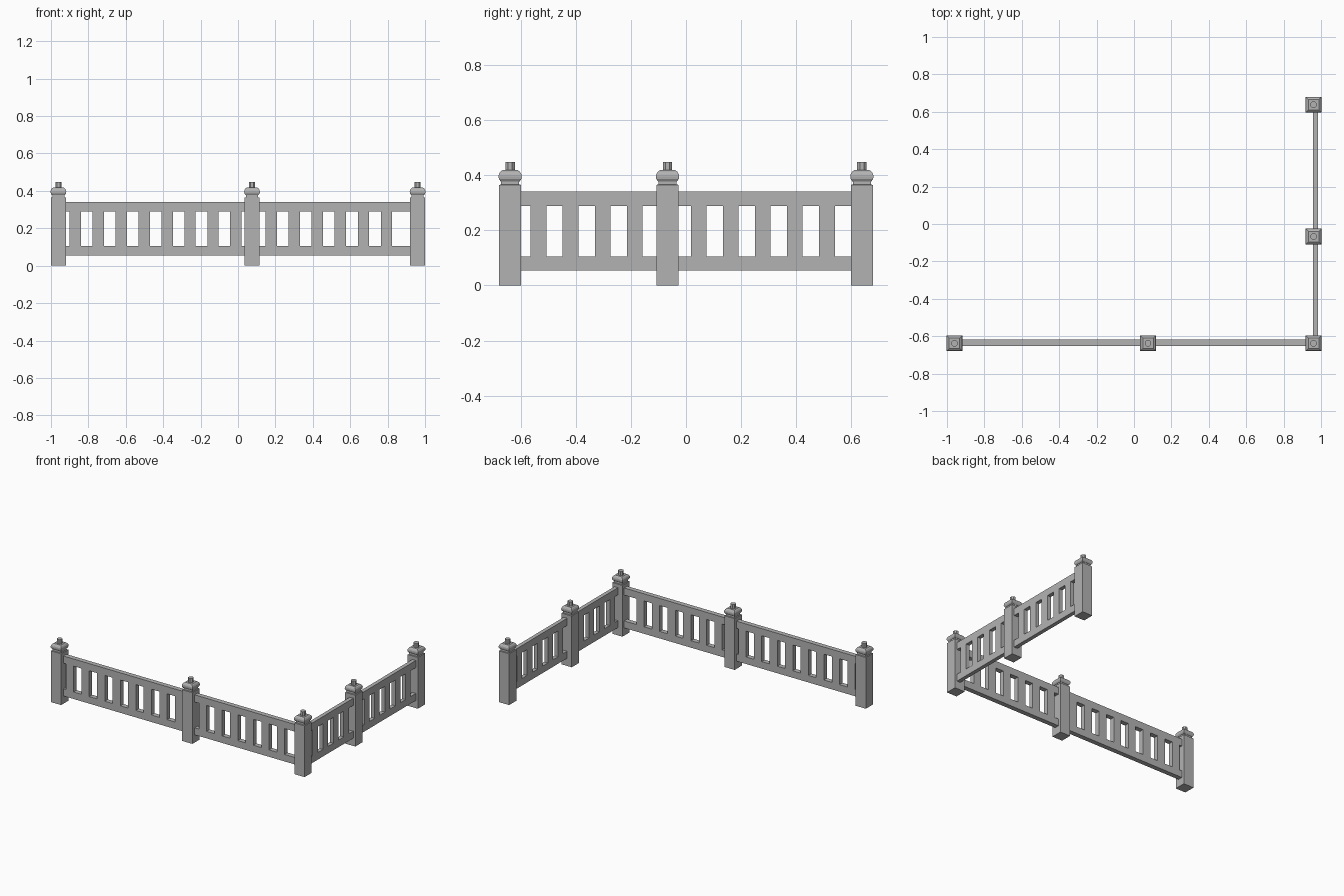
import bpy
import bmesh
from math import cos, sin, pi

cube = bpy.data.objects.get("Cube")
if cube:
    bpy.data.objects.remove(cube)

stone = bpy.data.materials.new("grey stone")
stone.use_nodes = True
GREY = (0.45, 0.45, 0.45, 1)
stone.diffuse_color = GREY
stone.node_tree.nodes["Principled BSDF"].inputs["Base Color"].default_value = GREY


def finish(name, bm):
    bmesh.ops.recalc_face_normals(bm, faces=bm.faces)
    mesh = bpy.data.meshes.new(name)
    bm.to_mesh(mesh)
    bm.free()
    mesh.materials.append(stone)
    ob = bpy.data.objects.new(name, mesh)
    bpy.context.collection.objects.link(ob)
    return ob


def loft(name, sides, profile, x, y):
    """Stack polygon rings of (half width, height) and cap both ends."""
    bm = bmesh.new()
    rings = []
    for half, z in profile:
        r = half / cos(pi / sides)
        angles = [(i + 0.5) * 2 * pi / sides for i in range(sides)]
        rings.append([bm.verts.new((x + r * cos(a), y + r * sin(a), z)) for a in angles])
    for low, high in zip(rings, rings[1:]):
        for i in range(sides):
            j = (i + 1) % sides
            bm.faces.new((low[i], low[j], high[j], high[i]))
    bm.faces.new(rings[0])
    bm.faces.new(rings[-1])
    return finish(name, bm)


def panel(name, start, end, centres, half, offset, thick, along_x):
    """Flat balustrade panel: two rails joined by flush balusters."""
    xs = [start] + [c + s * half for c in centres for s in (-1, 1)] + [end]
    zs = [0.055, 0.105, 0.289, 0.34]
    bm = bmesh.new()

    def place(u, z):
        v = offset - thick / 2
        return (u, v, z) if along_x else (v, u, z)

    grid = [[bm.verts.new(place(u, z)) for z in zs] for u in xs]
    for i in range(len(xs) - 1):
        for k in range(3):
            if k == 1 and i % 2 == 0:
                continue  # opening between balusters
            bm.faces.new((grid[i][k], grid[i + 1][k], grid[i + 1][k + 1], grid[i][k + 1]))
    new = bmesh.ops.extrude_face_region(bm, geom=bm.faces[:], use_keep_orig=True)["geom"]
    shift = (0, thick, 0) if along_x else (thick, 0, 0)
    bmesh.ops.translate(bm, vec=shift, verts=[g for g in new if isinstance(g, bmesh.types.BMVert)])
    return finish(name, bm)


# Posts with neck, rounded cap and finial
post_profile = [(0.04, 0), (0.04, 0.365), (0.033, 0.366), (0.033, 0.379)]
cap_profile = [(0.035, 0.378), (0.041, 0.387), (0.042, 0.395), (0.041, 0.403),
               (0.036, 0.412), (0.028, 0.418)]
finial_profile = [(0.017, 0.416), (0.017, 0.448)]
posts = {"left_end": (-0.96, -0.638), "front_middle": (0.075, -0.638),
         "corner": (0.96, -0.638), "side_middle": (0.96, -0.067),
         "back_end": (0.96, 0.638)}
for label, (x, y) in posts.items():
    loft(label + "_post", 4, post_profile, x, y)
    loft(label + "_cap", 4, cap_profile, x, y)
    loft(label + "_finial", 8, finial_profile, x, y)

# Balustrade panels between the posts
FRONT, SIDE = -0.635, 0.97
panel("front_long_panel", -0.95, 0.07, [-0.87 + 0.1227 * i for i in range(8)],
      0.0305, FRONT, 0.034, True)
panel("front_short_panel", 0.08, 0.95, [0.178 + 0.1232 * i for i in range(6)],
      0.0305, FRONT, 0.034, True)
panel("side_short_panel", -0.63, -0.07, [-0.535 + 0.1163 * i for i in range(4)],
      0.0285, SIDE, 0.028, False)
panel("side_long_panel", -0.06, 0.63, [0.046 + 0.1163 * i for i in range(5)],
      0.0285, SIDE, 0.028, False)
